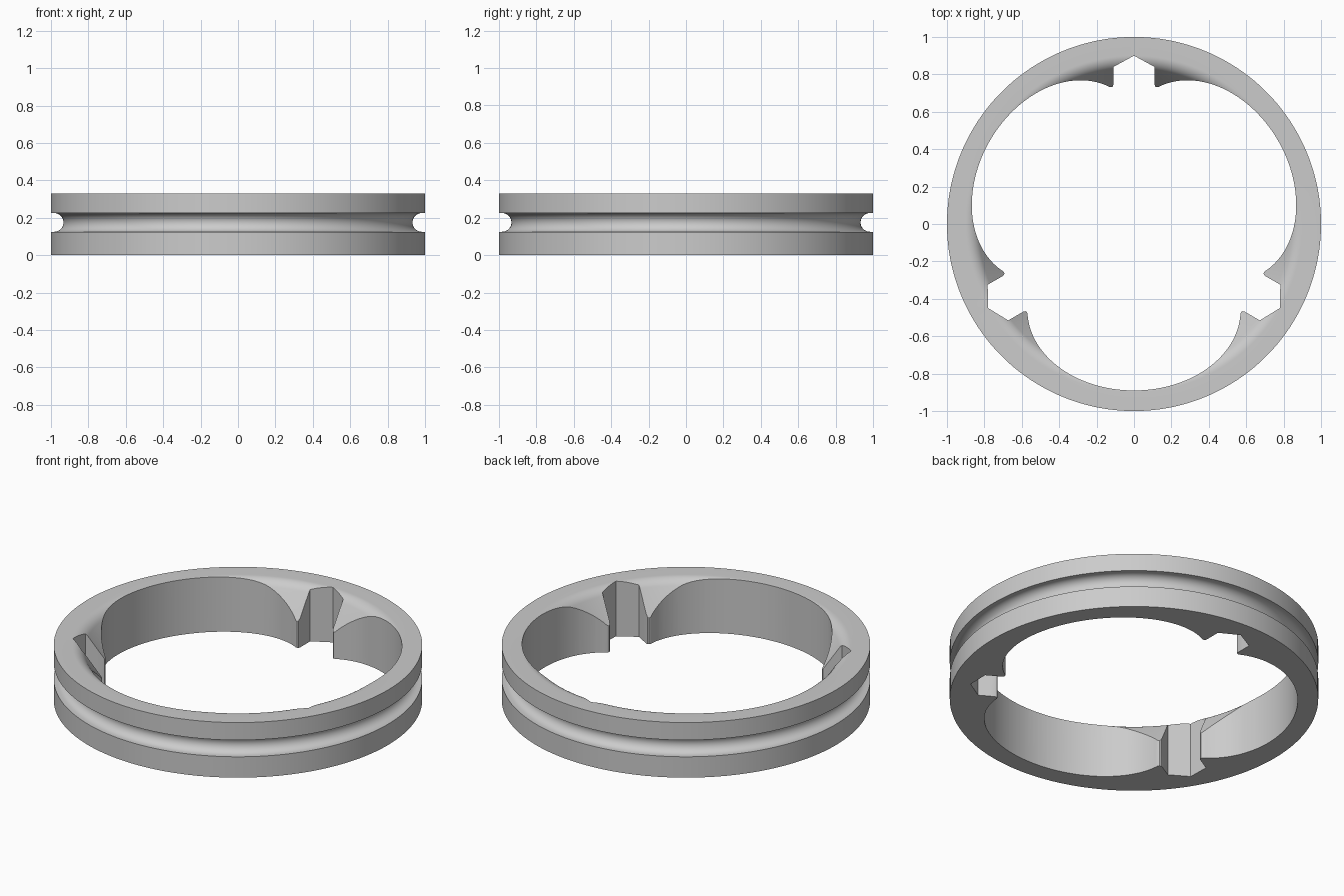
import bpy, bmesh, math

if "Cube" in bpy.data.objects:
    bpy.data.objects.remove(bpy.data.objects["Cube"])

HEIGHT = 0.33
SEGMENTS = 180


def make_object(name, bm):
    bmesh.ops.recalc_face_normals(bm, faces=bm.faces)
    mesh = bpy.data.meshes.new(name)
    bm.to_mesh(mesh)
    bm.free()
    obj = bpy.data.objects.new(name, mesh)
    bpy.context.collection.objects.link(obj)
    return obj


def arc(cx, cz, r, a0, a1, n):
    angles = [math.radians(a0 + (a1 - a0) * i / n) for i in range(n + 1)]
    return [(cx + r * math.cos(a), cz + r * math.sin(a)) for a in angles]


def lathe(name, profile):
    bm = bmesh.new()
    rings = []
    for s in range(SEGMENTS):
        a = math.tau * s / SEGMENTS
        rings.append([bm.verts.new((r * math.cos(a), r * math.sin(a), z)) for r, z in profile])
    n = len(profile)
    for s in range(SEGMENTS):
        a, b = rings[s], rings[(s + 1) % SEGMENTS]
        for i in range(n):
            j = (i + 1) % n
            bm.faces.new((a[i], a[j], b[j], b[i]))
    return make_object(name, bm)


# Ring section: grooved rim, flat top, rounded lip running into a steep cone
profile = [(0.65, 0), (1, 0), (1, 0.125)]
profile += arc(0.983, 0.175, 0.05, 270, 90, 16)
profile += [(1, 0.225), (1, HEIGHT)]
profile += arc(0.90, HEIGHT - 0.08, 0.08, 90, 146, 10)
r, z = profile[-1]
profile.append((0.65, z - (r - 0.65) * math.tan(math.radians(56))))
ring = lathe("grooved_ring", profile)

# Bore outline: three elliptical lobes separated by pointed notches with rounded tips
tip = [(0.11, 0.84), (0.11, 0.745), (0.113, 0.736), (0.12, 0.731), (0.13, 0.732)]
c30, s30 = math.cos(math.pi / 6), math.sin(math.pi / 6)
lobe = []
for i in range(57):
    t = math.radians(85 - 170 * i / 56)
    u, w = 0.46 + 0.43 * math.cos(t), 0.57 * math.sin(t)
    lobe.append((u * c30 - w * s30, u * s30 + w * c30))


def rotate(p, a):
    return (p[0] * math.cos(a) - p[1] * math.sin(a), p[0] * math.sin(a) + p[1] * math.cos(a))


next_tip = [rotate((-x, y), -math.tau / 3) for x, y in reversed(tip)]
sector = [(0, 0.90)] + tip + lobe + next_tip
outline = [rotate(p, -math.tau * k / 3) for k in range(3) for p in sector]

bm = bmesh.new()
base = bm.faces.new([bm.verts.new((x, y, -0.1)) for x, y in outline])
grown = bmesh.ops.extrude_face_region(bm, geom=[base])
bmesh.ops.translate(bm, vec=(0, 0, 0.6),
                    verts=[v for v in grown["geom"] if isinstance(v, bmesh.types.BMVert)])
cutter = make_object("bore_cutter", bm)
cutter.hide_render = True

# Cut the bore through the ring
cut = ring.modifiers.new("bore", "BOOLEAN")
cut.operation = "DIFFERENCE"
cut.solver = "EXACT"
cut.object = cutter
bpy.context.view_layer.objects.active = ring
ring.select_set(True)
bpy.ops.object.modifier_apply(modifier="bore")
bpy.data.objects.remove(cutter)

# Finish
grey = bpy.data.materials.new("light_grey")
grey.diffuse_color = (0.6, 0.6, 0.6, 1)
grey.use_nodes = True
grey.node_tree.nodes["Principled BSDF"].inputs["Base Color"].default_value = grey.diffuse_color
ring.data.materials.clear()
ring.data.materials.append(grey)
bpy.ops.object.shade_smooth_by_angle(angle=math.radians(30))
